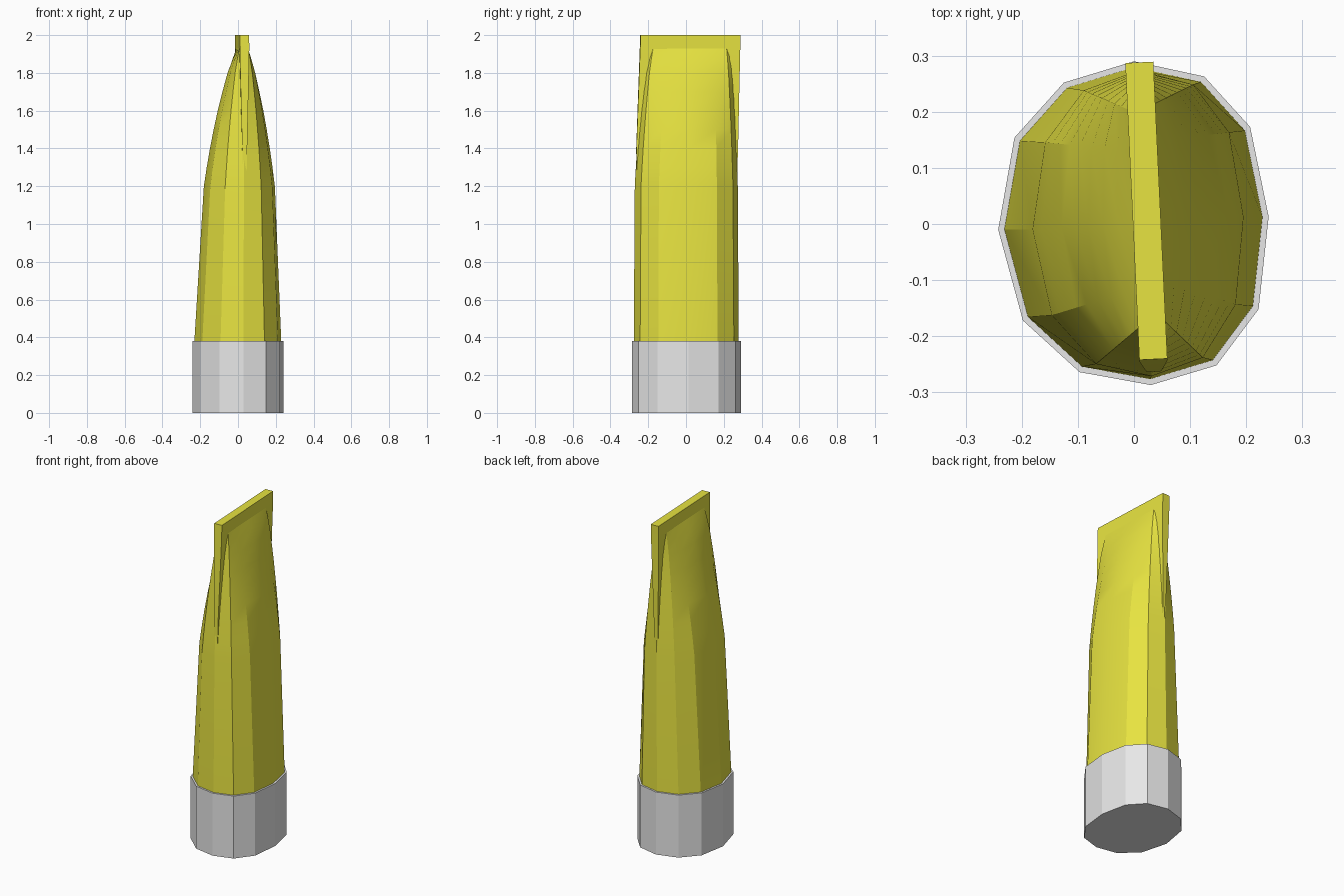
import bpy, bmesh, math
from mathutils import Vector

if "Cube" in bpy.data.objects:
    bpy.data.objects.remove(bpy.data.objects["Cube"])


def material(name, rgb):
    m = bpy.data.materials.new(name)
    m.diffuse_color = (*rgb, 1)
    m.use_nodes = True
    m.node_tree.nodes["Principled BSDF"].inputs["Base Color"].default_value = m.diffuse_color
    return m


def loft(name, rings, mat, smooth=None):
    """Skin equal-length rings of points and cap both ends."""
    bm = bmesh.new()
    vr = [[bm.verts.new(p) for p in r] for r in rings]
    n = len(rings[0])
    for a, b in zip(vr, vr[1:]):
        for i in range(n):
            j = (i + 1) % n
            bm.faces.new((a[i], a[j], b[j], b[i]))
    bm.faces.new(vr[0])
    bm.faces.new(vr[-1])
    bmesh.ops.recalc_face_normals(bm, faces=bm.faces)
    me = bpy.data.meshes.new(name)
    bm.to_mesh(me)
    bm.free()
    me.materials.append(mat)
    ob = bpy.data.objects.new(name, me)
    bpy.context.collection.objects.link(ob)
    if smooth:
        bpy.context.view_layer.objects.active = ob
        ob.select_set(True)
        bpy.ops.object.shade_smooth_by_angle(angle=math.radians(smooth))
        ob.select_set(False)
    return ob


yellow = material("yellow", (0.80, 0.77, 0.052))
grey = material("light grey", (0.8, 0.8, 0.8))

# Twelve-sided oval section, slightly skewed, starting at the back
OVAL = [(0, .29), (.125, .263), (.207, .173), (.24, .013), (.222, -.152), (.147, -.252),
        (.03, -.287), (-.097, -.264), (-.198, -.172), (-.242, -.01), (-.213, .154), (-.125, .252)]
OVAL = OVAL[::-1]
BACK, FRONT = 11, 5


def section(z, sx, sy, cx=0):
    return [Vector((x * sx + cx, y * sy, z)) for x, y in OVAL]


# Grey base collar
loft("base_collar", [section(0, 1, 1), section(.38, 1, 1)], grey)

# Flat blade frame: centre line leans slightly across x
AXIS = Vector((.025, -.527, 0)).normalized()
SIDE = Vector((-AXIS.y, AXIS.x, 0))


def blade_line(y):
    return Vector((.022 - (y - .023) * .0474, y, 0))


# Yellow body: faceted oval that pinches into the blade
low = section(.3, .962, .966)
mid = section(1.2, .78, .945, .008)
target = []
for i, p in enumerate(mid):
    if i in (BACK, FRONT):
        q = blade_line(.25 if i == BACK else -.205)
    else:
        s = 1 if p.x > blade_line(p.y).x else -1
        q = blade_line(.023 + (p.y - .01) * .80) + SIDE * s * .0245
    target.append(q)
rings = [low, section(.38, .954, .963), mid]
for z, g in ((1.3, .915), (1.4, .82), (1.5, .71), (1.6, .59), (1.7, .45), (1.8, .30), (1.87, .15), (1.93, 0)):
    ring = []
    for p, q in zip(mid, target):
        r = q.lerp(p, g)
        r.z = z
        ring.append(r)
    rings.append(ring)
loft("tapered_body", rings, yellow, 22)


# Thin blade whose end edges narrow down into the body
def blade_ring(z, y0, y1, h):
    pts = [blade_line(y0) + SIDE * h, blade_line(y1) + SIDE * h,
           blade_line(y1) - SIDE * h, blade_line(y0) - SIDE * h]
    return [Vector((p.x, p.y, z)) for p in pts]


loft("top_blade", [blade_ring(1.25, -.262, .27, .010), blade_ring(1.4, -.263, .275, .013),
                   blade_ring(1.65, -.254, .28, .019), blade_ring(1.92, -.244, .286, .025),
                   blade_ring(2, -.241, .288, .025)], yellow, 22)
